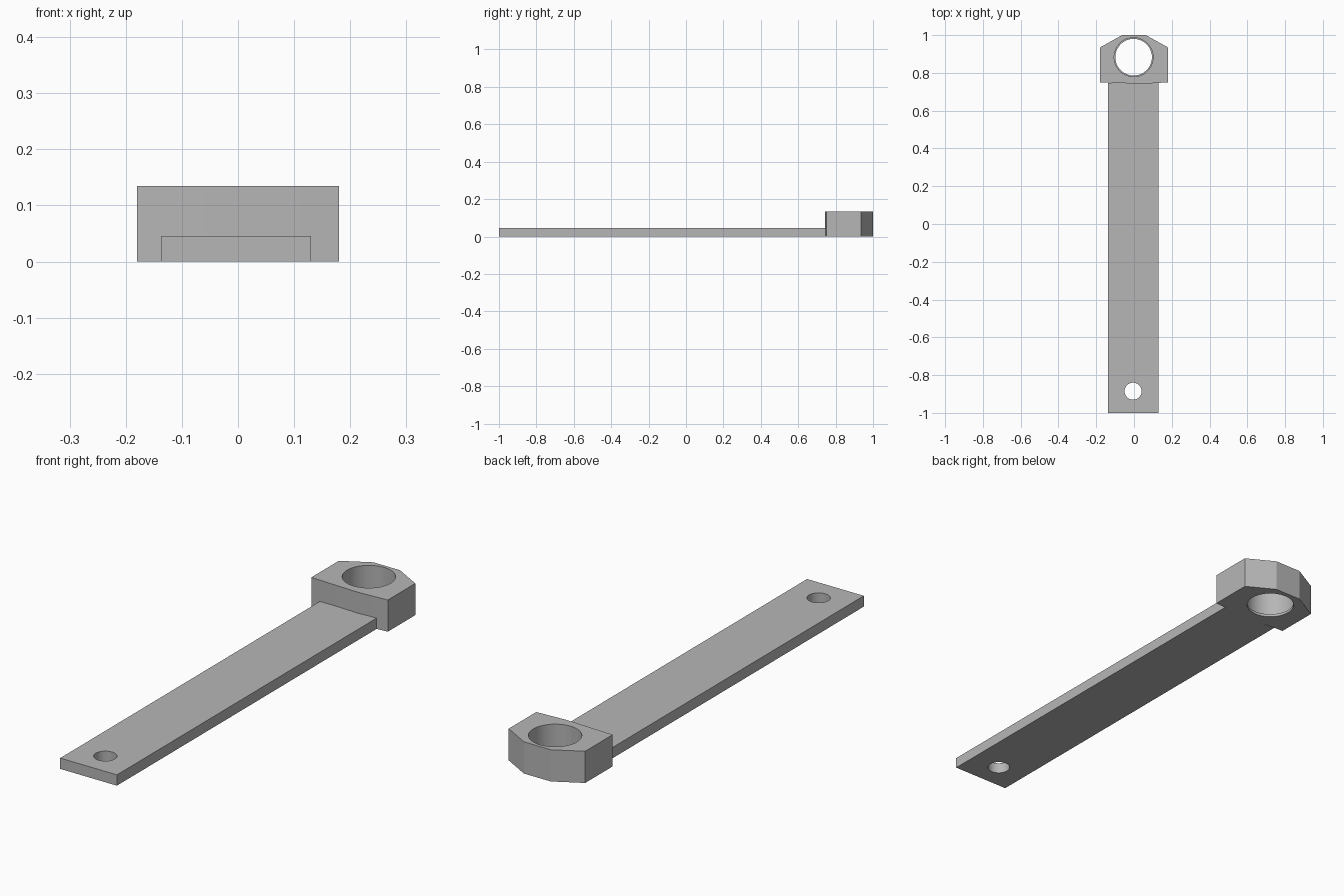
import bpy
import bmesh

cube = bpy.data.objects.get("Cube")
if cube:
    bpy.data.objects.remove(cube, do_unlink=True)

# Single plain grey finish
grey = bpy.data.materials.new("plain_grey")
grey.use_nodes = True
colour = (0.47, 0.47, 0.47, 1)
grey.diffuse_color = colour
grey.node_tree.nodes["Principled BSDF"].inputs["Base Color"].default_value = colour


def extrude_outline(name, outline, height):
    """Raise a flat outline from the ground into a solid."""
    bm = bmesh.new()
    base = bm.faces.new([bm.verts.new((x, y, 0)) for x, y in outline])
    raised = bmesh.ops.extrude_face_region(bm, geom=[base])["geom"]
    top = [v for v in raised if isinstance(v, bmesh.types.BMVert)]
    bmesh.ops.translate(bm, vec=(0, 0, height), verts=top)
    bmesh.ops.recalc_face_normals(bm, faces=bm.faces)
    mesh = bpy.data.meshes.new(name)
    bm.to_mesh(mesh)
    bm.free()
    mesh.materials.append(grey)
    obj = bpy.data.objects.new(name, mesh)
    bpy.context.collection.objects.link(obj)
    return obj


def drill(obj, x, y, radius, bottom):
    """Cut a round hole from the given height up through the top."""
    bpy.ops.mesh.primitive_cylinder_add(
        vertices=64, radius=radius, depth=1, location=(x, y, bottom + 0.5))
    cutter = bpy.context.object
    cutter.name = "hole_cutter"
    cutter.hide_render = True
    cutter.data.materials.append(grey)
    mod = obj.modifiers.new("hole", "BOOLEAN")
    mod.operation = "DIFFERENCE"
    mod.solver = "EXACT"
    mod.object = cutter
    bpy.ops.object.select_all(action="DESELECT")
    obj.select_set(True)
    bpy.context.view_layer.objects.active = obj
    bpy.ops.object.modifier_apply(modifier=mod.name)
    bpy.data.objects.remove(cutter, do_unlink=True)


# Long flat arm with a small mounting hole
arm = extrude_outline(
    "flat_arm", [(-0.137, -1), (0.13, -1), (0.13, 0.746), (-0.137, 0.746)], 0.046)
drill(arm, -0.005, -0.885, 0.045, -0.5)

# Thick head with clipped rear corners and a very shallow pointed front
head = extrude_outline(
    "thick_head",
    [(-0.18, 0.75), (0.045, 0.742), (0.18, 0.75), (0.18, 0.935),
     (0.063, 1), (-0.063, 1), (-0.18, 0.935)], 0.135)

# Large bore with a narrow retaining lip at the bottom
drill(head, -0.002, 0.883, 0.097, -0.5)
drill(head, -0.002, 0.883, 0.103, 0.012)

for part in (arm, head):
    bpy.ops.object.select_all(action="DESELECT")
    part.select_set(True)
    bpy.context.view_layer.objects.active = part
    bpy.ops.object.shade_smooth_by_angle(angle=0.35)
